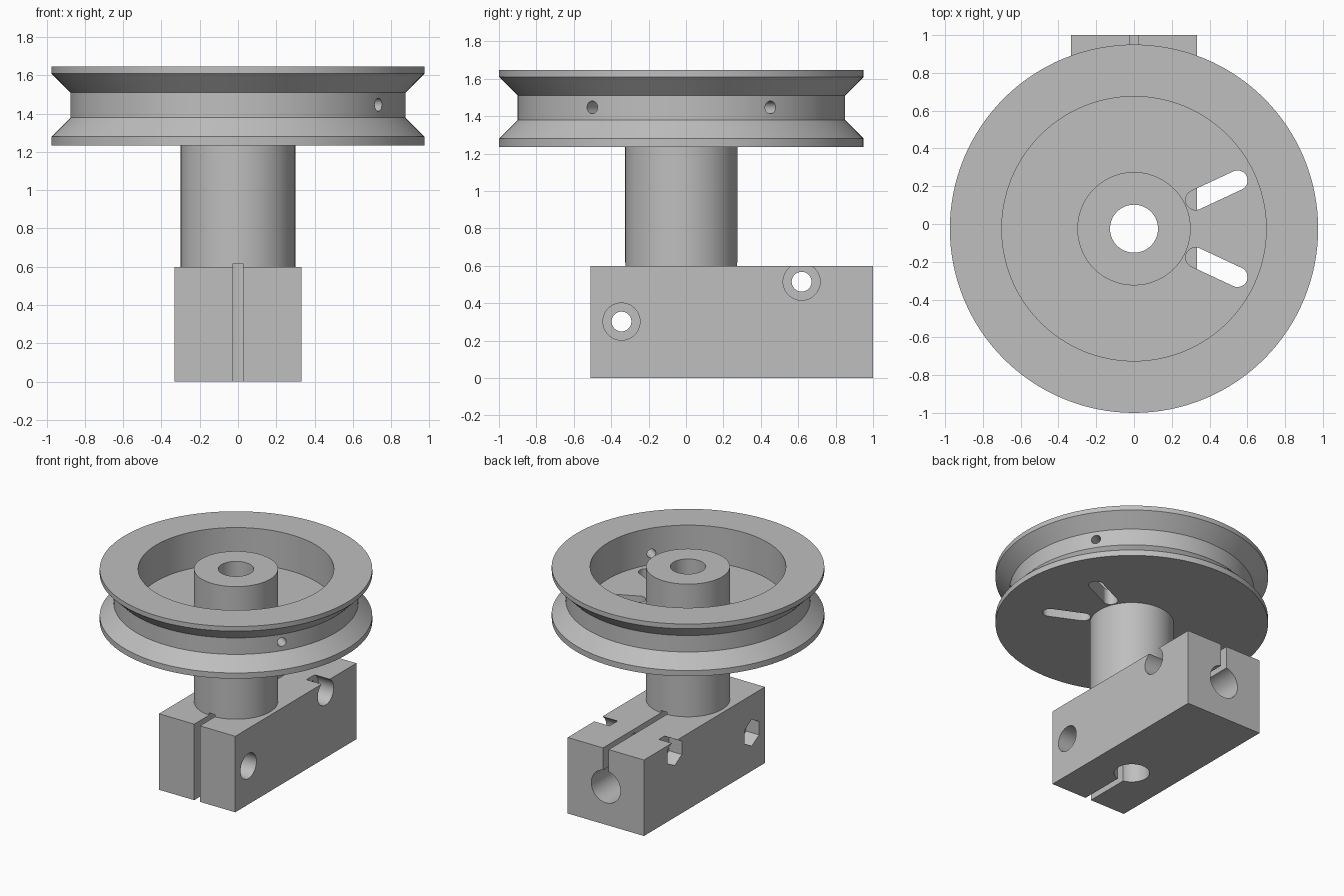
import bpy, bmesh
from math import pi, radians, cos, sin
from mathutils import Matrix, Vector

cube = bpy.data.objects.get("Cube")
if cube:
    bpy.data.objects.remove(cube, do_unlink=True)

AXIS_Y = -0.025          # pulley axis
BLOCK_TOP = 0.6
BORE = 0.127
SLIT = 0.05

grey = bpy.data.materials.new("light_grey")
grey.use_nodes = True
colour = (0.52, 0.52, 0.52, 1)
grey.diffuse_color = colour
grey.node_tree.nodes["Principled BSDF"].inputs["Base Color"].default_value = colour


def make_object(name, bm):
    bmesh.ops.recalc_face_normals(bm, faces=bm.faces)
    mesh = bpy.data.meshes.new(name)
    bm.to_mesh(mesh)
    bm.free()
    mesh.materials.append(grey)
    obj = bpy.data.objects.new(name, mesh)
    bpy.context.collection.objects.link(obj)
    return obj


def box(name, low, high):
    low, high = Vector(low), Vector(high)
    bm = bmesh.new()
    size = Matrix.Diagonal(high - low).to_4x4()
    bmesh.ops.create_cube(bm, size=1, matrix=Matrix.Translation((low + high) / 2) @ size)
    return make_object(name, bm)


def rod(name, start, end, radius, sides=64):
    start, end = Vector(start), Vector(end)
    along = end - start
    turn = along.to_track_quat('Z', 'Y').to_matrix().to_4x4()
    bm = bmesh.new()
    bmesh.ops.create_cone(bm, cap_ends=True, segments=sides, radius1=radius, radius2=radius,
                          depth=along.length, matrix=Matrix.Translation((start + end) / 2) @ turn)
    return make_object(name, bm)


def lathe(name, profile, steps=128):
    bm = bmesh.new()
    verts = [bm.verts.new((r, 0, z)) for r, z in profile]
    edges = [bm.edges.new((a, b)) for a, b in zip(verts, verts[1:] + verts[:1])]
    bmesh.ops.spin(bm, geom=verts + edges, cent=(0, 0, 0), axis=(0, 0, 1),
                   angle=2 * pi, steps=steps)
    bmesh.ops.remove_doubles(bm, verts=bm.verts, dist=0.0001)
    bmesh.ops.translate(bm, verts=bm.verts, vec=(0, AXIS_Y, 0))
    return make_object(name, bm)


def cut(obj, cutters):
    bpy.context.view_layer.objects.active = obj
    for cutter in cutters:
        cutter.hide_render = True
        mod = obj.modifiers.new("cut", 'BOOLEAN')
        mod.operation = 'DIFFERENCE'
        mod.solver = 'EXACT'
        mod.object = cutter
        bpy.ops.object.modifier_apply(modifier=mod.name)


def polar(radius, degrees, z):
    a = radians(degrees)
    return (radius * cos(a), AXIS_Y + radius * sin(a), z)


# Grooved wheel, hub and column in one turned profile
wheel = lathe("pulley_and_column", [
    (BORE, BLOCK_TOP), (0.3, BLOCK_TOP), (0.3, 1.235), (0.975, 1.235), (0.975, 1.28),
    (0.875, 1.38), (0.875, 1.51), (0.975, 1.61), (0.975, 1.647), (0.7, 1.647),
    (0.7, 1.36), (0.3, 1.36), (0.3, 1.647), (BORE, 1.647)])
block = box("clamp_block", (-0.333, -0.51, 0), (0.333, 1, BLOCK_TOP))

# Clamping slits, running slightly up into the column
slits = [box("front_slit_cutter", (-SLIT / 2, -0.7, -0.1), (SLIT / 2, AXIS_Y, 0.618)),
         box("back_slit_cutter", (-SLIT / 2, 0.2, 0.3), (SLIT / 2, 1.1, 0.618))]

# Shaft bores
block_cutters = slits + [
    rod("upright_bore_cutter", (0, AXIS_Y, -0.1), (0, AXIS_Y, 0.7), BORE, 128),
    rod("level_bore_cutter", (0, 0.2, 0.3), (0, 1.1, 0.3), BORE)]

# Clamp bolts: through hole, round head recess, hexagonal nut recess
for y, z in ((-0.345, 0.302), (0.618, 0.515)):
    block_cutters += [
        rod("bolt_hole_cutter", (-0.5, y, z), (0.5, y, z), 0.053, 32),
        rod("head_recess_cutter", (0.2, y, z), (0.5, y, z), 0.099)]
    nut = rod("nut_recess_cutter", (-0.5, y, z), (-0.22, y, z), 0.105, 6)
    # Point one corner of the nut upwards
    corner = max(v.co.z for v in nut.data.vertices) - z
    if corner < 0.1:
        centre = Matrix.Translation((0, y, z))
        nut.data.transform(centre @ Matrix.Rotation(pi / 6, 4, 'X') @ centre.inverted())
    block_cutters.append(nut)

# Radial cord holes in the groove and rounded slots in the floor
wheel_cutters = list(slits)
for side in (-1, 1):
    wheel_cutters.append(rod("cord_hole_cutter", polar(0.6, side * 33, 1.447),
                             polar(1.05, side * 33, 1.447), 0.034, 32))
    bm = bmesh.new()
    for radius, start in ((0.36, 90), (0.605, -90)):
        centre = Vector(polar(radius, side * 25, 1.1))
        for i in range(17):
            a = radians(side * 25 + start + i * 180 / 16)
            bm.verts.new(centre + Vector((cos(a), sin(a), 0)) * 0.053)
    face = bm.faces.new(list(bm.verts))
    top = bmesh.ops.extrude_face_region(bm, geom=[face])["geom"]
    bmesh.ops.translate(bm, verts=[v for v in top if isinstance(v, bmesh.types.BMVert)],
                        vec=(0, 0, 0.4))
    wheel_cutters.append(make_object("slot_cutter", bm))

cut(wheel, wheel_cutters)
cut(block, block_cutters)
for cutter in set(wheel_cutters + block_cutters):
    bpy.data.objects.remove(cutter, do_unlink=True)

# Smooth round walls, keep machined edges crisp
for obj in (wheel, block):
    bpy.ops.object.select_all(action='DESELECT')
    obj.select_set(True)
    bpy.context.view_layer.objects.active = obj
    bpy.ops.object.shade_smooth_by_angle(angle=radians(25))
